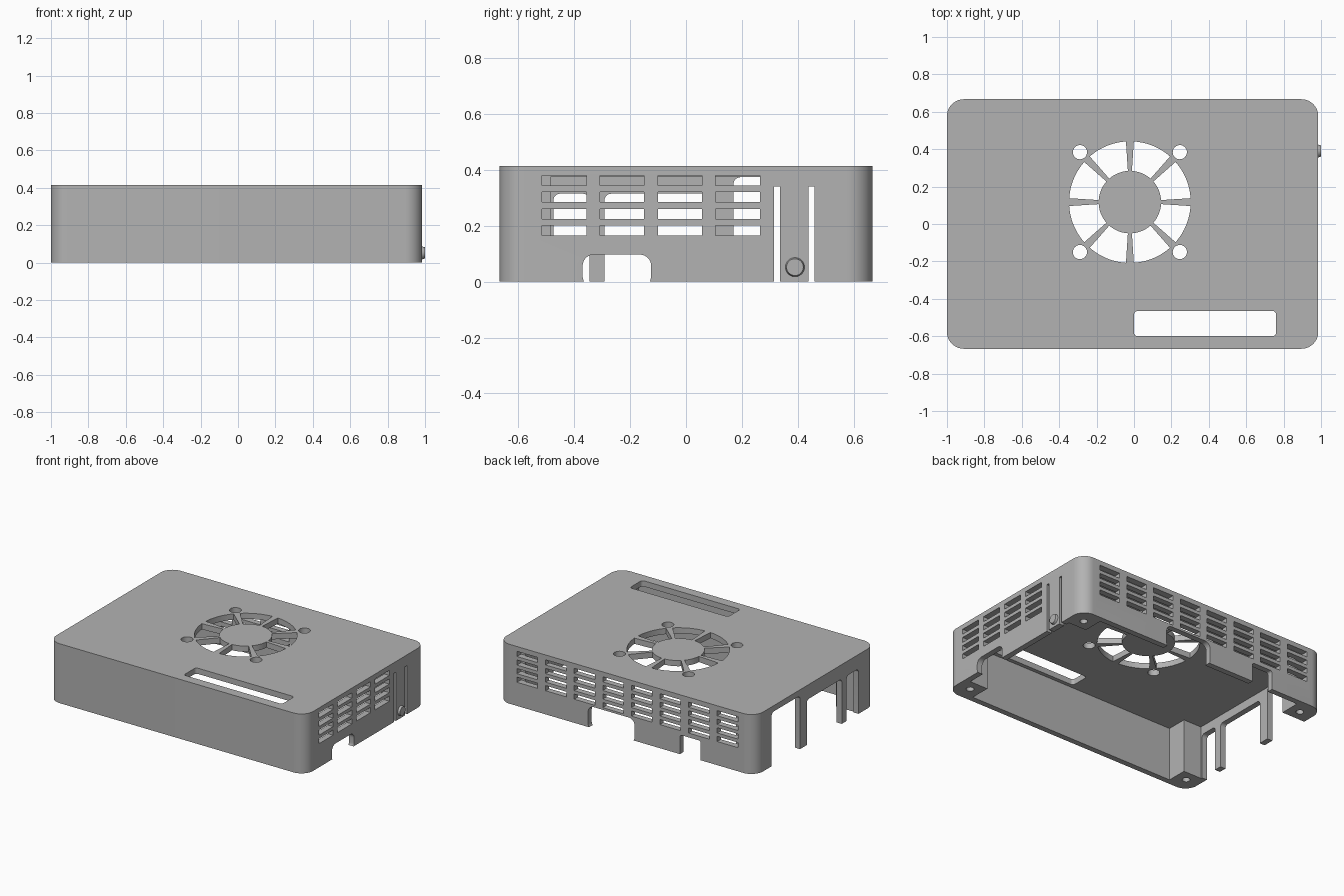
import bpy, bmesh
from math import sin, cos, pi, radians
from mathutils import Vector, Matrix

if "Cube" in bpy.data.objects:
    bpy.data.objects.remove(bpy.data.objects["Cube"], do_unlink=True)

X0, X1, Y, H = -1.0, 0.985, 0.667, 0.415   # outer shell bounds
WALL = 0.04

grey = bpy.data.materials.new("case_grey")
grey.use_nodes = True
colour = (0.45, 0.45, 0.45, 1)
grey.diffuse_color = colour
grey.node_tree.nodes["Principled BSDF"].inputs["Base Color"].default_value = colour


def arc(cx, cy, r, a0, a1, n):
    steps = [radians(a0 + (a1 - a0) * i / n) for i in range(n + 1)]
    return [(cx + r * cos(a), cy + r * sin(a)) for a in steps]


def rounded(x0, x1, y0, y1, r, n=8):
    corners = [(x1 - r, y1 - r), (x0 + r, y1 - r), (x0 + r, y0 + r), (x1 - r, y0 + r)]
    return [p for i, (cx, cy) in enumerate(corners)
            for p in arc(cx, cy, r, i * 90, i * 90 + 90, n)]


def rect(x0, x1, y0, y1):
    return [(x0, y0), (x1, y0), (x1, y1), (x0, y1)]


def circle(cx, cy, r, n=32):
    return arc(cx, cy, r, 0, 360, n)[:-1]


def prism(bm, outline, axis, lo, hi):
    """Extrude a 2D outline along x, y or z."""
    place = {"x": lambda a, b, d: (d, a, b),
             "y": lambda a, b, d: (a, d, b),
             "z": lambda a, b, d: (a, b, d)}[axis]
    face = bm.faces.new([bm.verts.new(place(a, b, lo)) for a, b in outline])
    out = bmesh.ops.extrude_face_region(bm, geom=[face])["geom"]
    moved = [v for v in out if isinstance(v, bmesh.types.BMVert)]
    bmesh.ops.translate(bm, verts=moved, vec=Vector(place(0, 0, hi - lo)))


def make(name, bm):
    bmesh.ops.recalc_face_normals(bm, faces=bm.faces)
    mesh = bpy.data.meshes.new(name)
    bm.to_mesh(mesh)
    bm.free()
    mesh.materials.append(grey)
    ob = bpy.data.objects.new(name, mesh)
    bpy.context.collection.objects.link(ob)
    return ob


def activate(ob):
    bpy.ops.object.select_all(action="DESELECT")
    ob.select_set(True)
    bpy.context.view_layer.objects.active = ob


def cut(ob, bm):
    cutter = make("cutter", bm)
    cutter.hide_render = True
    mod = ob.modifiers.new("cut", "BOOLEAN")
    mod.operation, mod.solver, mod.object = "DIFFERENCE", "EXACT", cutter
    activate(ob)
    bpy.ops.object.modifier_apply(modifier=mod.name)
    bpy.data.objects.remove(cutter, do_unlink=True)


# Outer shell
bm = bmesh.new()
prism(bm, rounded(X0, X1, -Y, Y, 0.09, 12), "z", 0, H)
shell = make("case_shell", bm)

# Cavity, leaving a square screw post in each corner
bm = bmesh.new()
ix0, ix1, iy = X0 + WALL, X1 - WALL, Y - WALL
px0, px1, py = -0.82, 0.805, 0.485
prism(bm, [(px0, -iy), (px1, -iy), (px1, -py), (ix1, -py), (ix1, py), (px1, py),
           (px1, iy), (px0, iy), (px0, py), (ix0, py), (ix0, -py), (px0, -py)],
      "z", -0.1, H - WALL)
cut(shell, bm)

# Roof openings: fan sectors, fan screws and cable slot
bm = bmesh.new()
fx, fy = -0.022, 0.117
lo, hi = H - 2 * WALL, H + 0.1
for i in range(8):
    a0, a1 = i * 45 + 3.7, i * 45 + 41.3
    prism(bm, arc(fx, fy, 0.325, a0, a1, 10) + arc(fx, fy, 0.167, a1, a0, 10), "z", lo, hi)
for sx in (-1, 1):
    for sy in (-1, 1):
        prism(bm, circle(fx + sx * 0.267, fy + sy * 0.267, 0.038), "z", lo, hi)
prism(bm, rounded(0, 0.76, -0.6, -0.465, 0.02), "z", lo, hi)

# Screw holes under the posts
for x in (-0.9, 0.885):
    for y in (-0.56, 0.56):
        prism(bm, circle(x, y, 0.025, 20), "z", -0.1, 0.2)

# Vent grids on the +x and back walls
for row in range(4):
    z = 0.165 + row * 0.06
    for i in range(4):
        y = -0.515 + i * 0.207
        prism(bm, rect(y, y + 0.158, z, z + 0.036), "x", X1 - WALL - 0.005, X1 + 0.1)
    for i in range(8):
        x = -0.868 + i * 0.221
        prism(bm, rect(x, x + 0.16, z, z + 0.036), "y", Y - WALL - 0.005, Y + 0.1)

# Card opening and flexible button slits on the +x wall
lo, hi = X1 - WALL - 0.02, X1 + 0.1
prism(bm, rounded(-0.37, -0.125, -0.02, 0.097, 0.04), "x", lo, hi)
for y in (0.315, 0.438):
    prism(bm, rect(y, y + 0.022, -0.1, 0.34), "x", lo, hi)

# Connector openings on the back wall
lo, hi = Y - WALL - 0.02, Y + 0.1
prism(bm, rounded(-0.07, 0.29, -0.02, 0.15, 0.045), "y", lo, hi)
prism(bm, rounded(-0.58, -0.42, -0.06, 0.135, 0.015), "y", lo, hi)

# Tall port openings on the -x wall
for y0, y1, top in ((0.17, 0.484, 0.374), (-0.292, 0.095, 0.315), (-0.475, -0.345, 0.315)):
    prism(bm, rounded(y0, y1, -0.1, top, 0.025), "x", X0 - 0.1, X0 + WALL + 0.02)
cut(shell, bm)

# Push button on the flexible tongue
bm = bmesh.new()
bmesh.ops.create_cone(bm, cap_ends=True, segments=32, radius1=0.037, radius2=0.03, depth=0.025,
                      matrix=Matrix.Translation((0.9875, 0.39, 0.052)) @ Matrix.Rotation(pi / 2, 4, "Y"))
button = make("push_button", bm)

for ob in (shell, button):
    activate(ob)
    bpy.ops.object.shade_smooth_by_angle(angle=radians(30))
